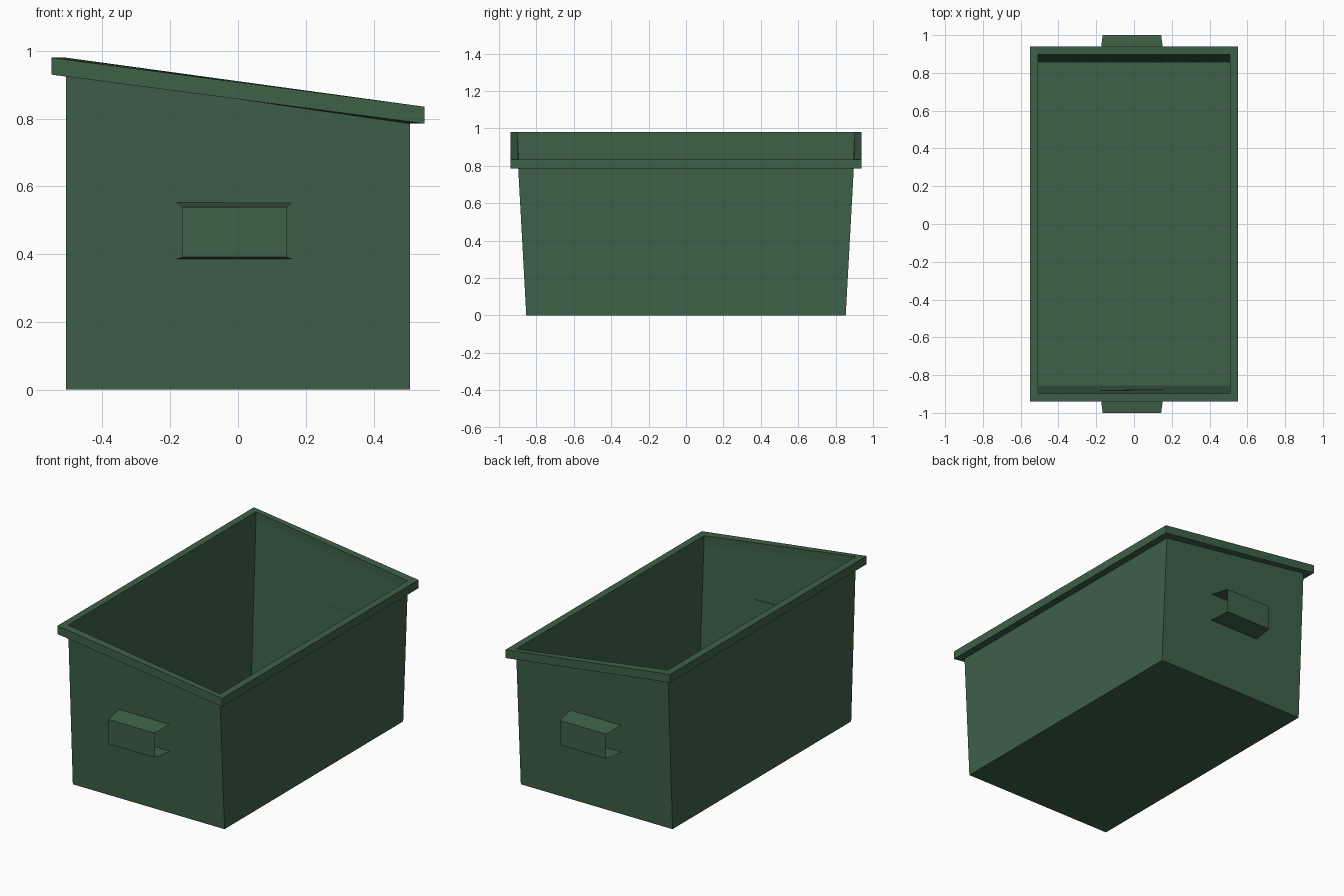
import bpy

if "Cube" in bpy.data.objects:
    bpy.data.objects.remove(bpy.data.objects["Cube"])

green = bpy.data.materials.new("dark green metal")
green.diffuse_color = (0.048, 0.12, 0.064, 1)
green.use_nodes = True
green.node_tree.nodes["Principled BSDF"].inputs["Base Color"].default_value = green.diffuse_color


def make(name, verts, faces):
    me = bpy.data.meshes.new(name)
    me.from_pydata(verts, [], faces)
    me.update()
    me.materials.append(green)
    ob = bpy.data.objects.new(name, me)
    bpy.context.collection.objects.link(ob)
    return ob


def loop(x, y, z_left, z_right):
    # rectangular loop, counter-clockwise seen from above
    return [(-x, -y, z_left), (x, -y, z_right), (x, y, z_right), (-x, y, z_left)]


def bridge(a, b):
    # quads between two four-point loops
    return [(4*a + i, 4*a + (i + 1) % 4, 4*b + (i + 1) % 4, 4*b + i) for i in range(4)]


# open container: floor and sheet walls, ends leaning outwards
floor = loop(0.508, 0.854, 0, 0)
under = loop(0.508, 0.897, 0.93, 0.785)
make("container_body", floor + under, [(3, 2, 1, 0)] + bridge(0, 1))

# sloping rim: inner wall, underside, outer band and top
rim = (under + loop(0.551, 0.939, 0.93, 0.785)
       + loop(0.551, 0.939, 0.98, 0.835) + loop(0.508, 0.897, 0.98, 0.835))
make("rim", rim, bridge(0, 1) + bridge(1, 2) + bridge(2, 3) + bridge(3, 0))

# bent sheet handles on both ends
for name, s in (("front_handle", -1), ("back_handle", 1)):
    profile = [(0.170, 0.88, 0.552), (0.155, 1.0, 0.539),
               (0.155, 1.0, 0.391), (0.170, 0.873, 0.386)]
    verts = [(-0.011 + side * w, s * y, z) for w, y, z in profile for side in (-1, 1)]
    faces = [(2*i, 2*i + 2, 2*i + 3, 2*i + 1) for i in range(3)]
    if s < 0:
        faces = [f[::-1] for f in faces]
    ob = make(name, verts, faces)
    # orient the sheet outwards
    if ob.data.polygons[1].normal.y * s < 0:
        ob.data.flip_normals()
